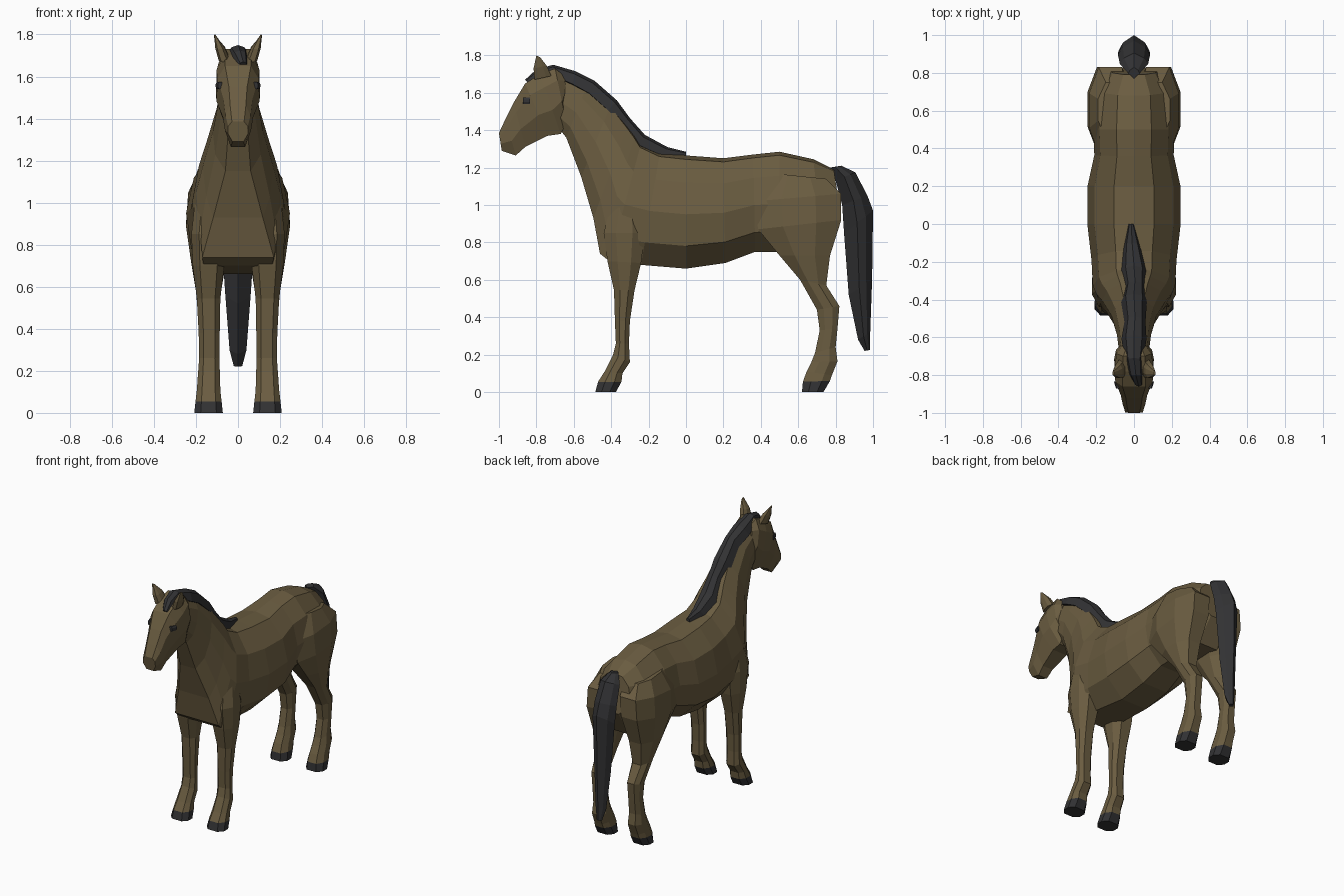
import bpy, bmesh
from mathutils import Vector


def material(name, rgb):
    m = bpy.data.materials.new(name)
    m.diffuse_color = (*rgb, 1)
    return m


BROWN = material("brown coat", (0.145, 0.108, 0.052))
DARK = material("dark hair and hoof", (0.032, 0.032, 0.034))

# Half cross-sections: (fraction of half width, fraction from point a to point b)
LIMB = [(0.55, 1), (1, 0.7), (1, 0.3), (0.55, 0)]
HEAD = [(0.6, 1), (0.97, 0.78), (1, 0.4), (0.55, 0)]
HAIR = [(0, 1), (0.65, 0.8), (1, 0.1), (0.4, 0)]
TAIL = [(0, 1), (0.7, 0.75), (1, 0.45), (0, 0)]


def barrel(fullness):
    return [(0, 1), (0.43, 0.965), (0.85, 0.76), (1, 0.48), (0.9, 0.2), (fullness, 0)]


def ring(a, b, xc, w, prof):
    """Closed section spanning side-view points a and b (y, z)."""
    right = [(f, t) for f, t in prof]
    left = [(-f, t) for f, t in reversed(prof) if f > 0]
    return [Vector((xc + f * w, a[0] + (b[0] - a[0]) * t, a[1] + (b[1] - a[1]) * t))
            for f, t in right + left]


def loft(name, rings, mats, mirror=False, rule=None):
    """Skin a row of sections, cap the ends, optionally mirror over x."""
    bm = bmesh.new()
    rows = [[bm.verts.new(p) for p in r] for r in rings]
    n = len(rows[0])
    for r0, r1 in zip(rows, rows[1:]):
        for i in range(n):
            j = (i + 1) % n
            bm.faces.new((r0[i], r0[j], r1[j], r1[i]))
    bm.faces.new(rows[0])
    bm.faces.new(rows[-1])
    bmesh.ops.recalc_face_normals(bm, faces=bm.faces)
    if rule:
        for f in bm.faces:
            f.material_index = rule(f.calc_center_median())
    me = bpy.data.meshes.new(name)
    bm.to_mesh(me)
    bm.free()
    for m in mats:
        me.materials.append(m)
    ob = bpy.data.objects.new(name, me)
    bpy.context.collection.objects.link(ob)
    if mirror:
        ob.modifiers.new("mirror", 'MIRROR')
    return ob


# Body and neck: (low y, low z, high y, high z, half width, belly fullness)
body = [
    (0.83, 0.93, 0.79, 1.19, 0.13, 0.4),
    (0.74, 0.76, 0.68, 1.245, 0.20, 0.4),
    (0.50, 0.75, 0.50, 1.285, 0.215, 0.4),
    (0.37, 0.75, 0.36, 1.27, 0.21, 0.4),
    (0.21, 0.69, 0.20, 1.25, 0.245, 0.4),
    (0.00, 0.66, 0.00, 1.265, 0.247, 0.4),
    (-0.24, 0.68, -0.14, 1.28, 0.225, 0.5),
    (-0.41, 0.70, -0.24, 1.33, 0.218, 0.75),
    (-0.46, 0.74, -0.27, 1.38, 0.20, 0.85),
    (-0.495, 0.93, -0.31, 1.43, 0.168, 0.7),
    (-0.56, 1.15, -0.40, 1.54, 0.12, 0.5),
    (-0.64, 1.36, -0.53, 1.64, 0.09, 0.5),
    (-0.72, 1.46, -0.70, 1.71, 0.075, 0.5),
]
loft("body_and_neck", [ring(s[:2], s[2:4], 0, s[4], barrel(s[5])) for s in body], [BROWN])

# Head: (jaw y, jaw z, brow y, brow z, half width)
head = [
    (-0.985, 1.29, -1.00, 1.385, 0.048),
    (-0.91, 1.265, -0.965, 1.46, 0.062),
    (-0.86, 1.31, -0.92, 1.55, 0.072),
    (-0.74, 1.37, -0.86, 1.65, 0.102),
    (-0.67, 1.38, -0.78, 1.70, 0.105),
    (-0.64, 1.44, -0.70, 1.73, 0.095),
    (-0.635, 1.57, -0.65, 1.69, 0.065),
]
loft("head", [ring(s[:2], s[2:4], 0, s[4], HEAD) for s in head], [BROWN])

# Legs: (front y, front z, back y, back z, centre x, half width); hooves by height
front_leg = [
    (-0.39, 1.05, -0.25, 1.05, 0.13, 0.07),
    (-0.44, 0.85, -0.22, 0.85, 0.14, 0.082),
    (-0.42, 0.70, -0.24, 0.69, 0.14, 0.075),
    (-0.385, 0.545, -0.275, 0.545, 0.14, 0.056),
    (-0.38, 0.38, -0.30, 0.38, 0.137, 0.05),
    (-0.375, 0.26, -0.305, 0.26, 0.137, 0.048),
    (-0.39, 0.20, -0.30, 0.16, 0.138, 0.052),
    (-0.435, 0.11, -0.34, 0.10, 0.14, 0.056),
    (-0.47, 0.055, -0.345, 0.055, 0.14, 0.062),
    (-0.485, 0.0, -0.375, 0.0, 0.14, 0.068),
]
hind_leg = [
    (0.46, 1.17, 0.75, 1.14, 0.10, 0.09),
    (0.37, 1.02, 0.83, 1.06, 0.125, 0.112),
    (0.385, 0.87, 0.83, 0.92, 0.135, 0.112),
    (0.50, 0.73, 0.77, 0.73, 0.14, 0.085),
    (0.61, 0.60, 0.75, 0.57, 0.14, 0.06),
    (0.70, 0.44, 0.82, 0.46, 0.14, 0.048),
    (0.715, 0.33, 0.81, 0.34, 0.14, 0.044),
    (0.69, 0.21, 0.80, 0.24, 0.14, 0.046),
    (0.67, 0.16, 0.81, 0.165, 0.14, 0.052),
    (0.645, 0.11, 0.78, 0.09, 0.14, 0.055),
    (0.625, 0.055, 0.77, 0.06, 0.14, 0.061),
    (0.62, 0.0, 0.735, 0.0, 0.14, 0.066),
]
for name, leg in (("front_legs", front_leg), ("hind_legs", hind_leg)):
    loft(name, [ring(s[:2], s[2:4], s[4], s[5], LIMB) for s in leg], [BROWN, DARK],
         mirror=True, rule=lambda c: int(c.z < 0.05))

# Ears
ear = [
    (-0.81, 1.67, -0.72, 1.69, 0.065, 0.027),
    (-0.815, 1.73, -0.745, 1.745, 0.085, 0.023),
    (-0.80, 1.80, -0.78, 1.79, 0.11, 0.004),
]
loft("ears", [ring(s[:2], s[2:4], s[4], s[5], LIMB) for s in ear], [BROWN], mirror=True)

# Mane with forelock: (root y, root z, crest y, crest z, centre x, half width)
mane = [
    (0.00, 1.25, 0.00, 1.285, -0.015, 0.015),
    (-0.13, 1.26, -0.10, 1.31, -0.01, 0.045),
    (-0.27, 1.32, -0.22, 1.375, 0.0, 0.068),
    (-0.35, 1.42, -0.30, 1.465, 0.005, 0.056),
    (-0.42, 1.50, -0.37, 1.56, 0.0, 0.068),
    (-0.52, 1.59, -0.49, 1.665, 0.005, 0.056),
    (-0.61, 1.64, -0.59, 1.715, 0.0, 0.066),
    (-0.72, 1.69, -0.71, 1.75, 0.0, 0.05),
    (-0.79, 1.67, -0.80, 1.725, 0.01, 0.04),
    (-0.835, 1.64, -0.86, 1.67, 0.025, 0.022),
]
loft("mane", [ring(s[:2], s[2:4], s[4], s[5], HAIR) for s in mane], [DARK])

# Tail: (front y, front z, back y, back z, half width)
tail = [
    (0.77, 1.20, 0.83, 1.21, 0.03),
    (0.80, 1.13, 0.905, 1.175, 0.075),
    (0.835, 1.00, 0.97, 1.05, 0.085),
    (0.845, 0.85, 1.00, 0.97, 0.083),
    (0.87, 0.52, 0.995, 0.60, 0.06),
    (0.92, 0.28, 0.985, 0.32, 0.04),
    (0.955, 0.22, 0.985, 0.225, 0.02),
]
loft("tail", [ring(s[:2], s[2:4], 0, s[4], TAIL) for s in tail], [DARK])

# Eyes: small slanted blocks sunk into the cheeks
eye = [ring((y, 1.54), (y, 1.575), x, 0.012, LIMB) for y, x in ((-0.872, 0.083), (-0.835, 0.094))]
loft("eyes", eye, [DARK], mirror=True)
